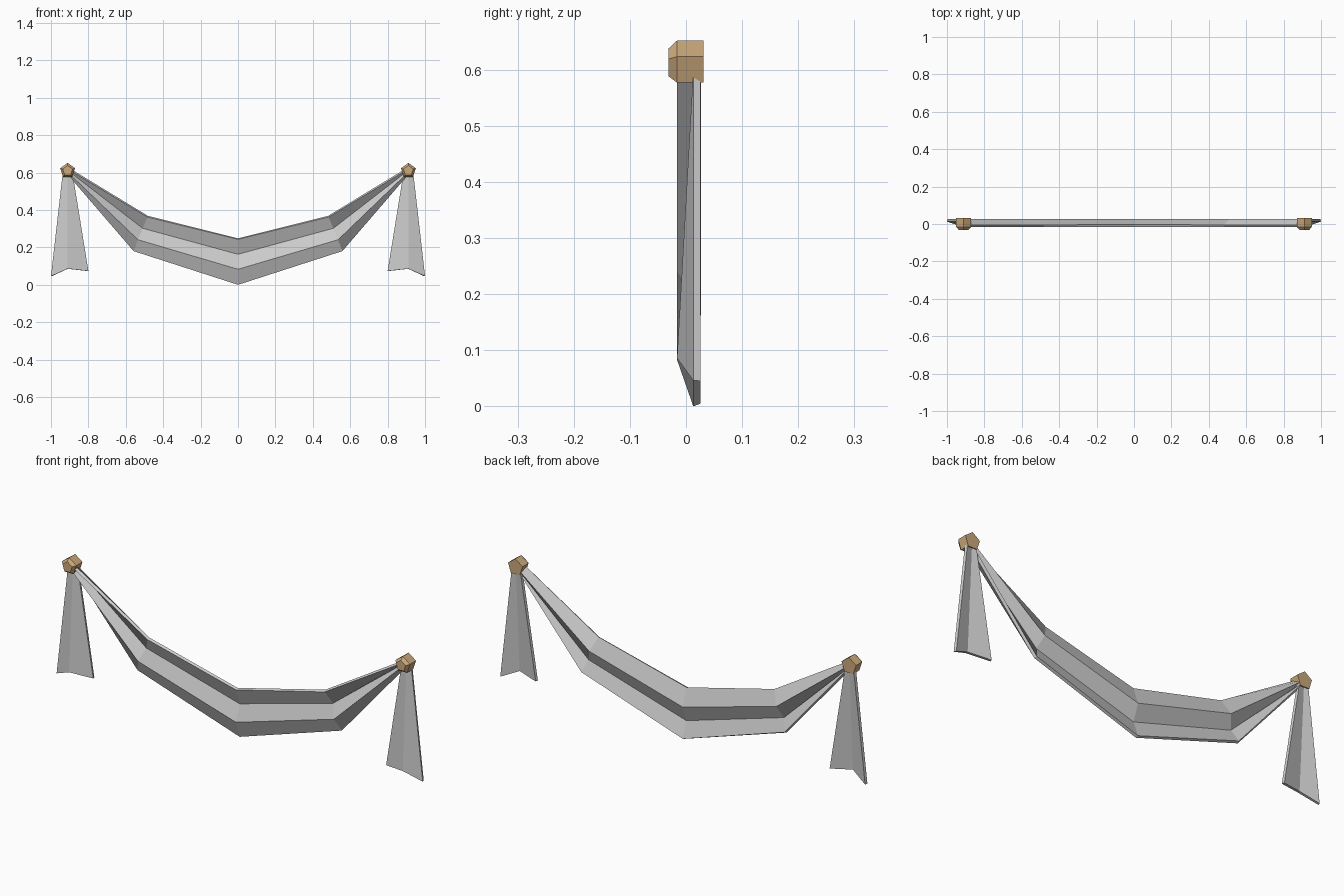
import bpy
from math import sin, cos, pi

if "Cube" in bpy.data.objects:
    bpy.data.objects.remove(bpy.data.objects["Cube"])

FRONT, BACK = -0.016, 0.013   # pleat depths


def make_object(name, verts, faces):
    mesh = bpy.data.meshes.new(name)
    mesh.from_pydata(verts, [], faces)
    mesh.update()
    obj = bpy.data.objects.new(name, mesh)
    bpy.context.collection.objects.link(obj)
    return obj


def cloth(name, rows):
    """Thick cloth from rows of points, listed top to bottom, left to right."""
    n = len(rows[0])
    verts = [p for row in rows for p in row]
    faces = [((r + 1) * n + s, (r + 1) * n + s + 1, r * n + s + 1, r * n + s)
             for r in range(len(rows) - 1) for s in range(n - 1)]
    obj = make_object(name, verts, faces)
    mod = obj.modifiers.new("thickness", 'SOLIDIFY')
    mod.thickness = 0.0135
    mod.offset = -1
    return obj


# Draped swag: each pleat runs knot, quarter point, middle, then mirrored
pleats = [
    [(0.900, 0.613), (0.484, 0.362), (0, 0.243)],
    [(0.907, 0.609), (0.510, 0.302), (0, 0.163)],
    [(0.913, 0.605), (0.535, 0.241), (0, 0.083)],
    [(0.920, 0.600), (0.558, 0.180), (0, 0.000)],
]
rows = []
for i, half in enumerate(pleats):
    y = BACK if i % 2 else FRONT
    rows.append([(-x, y, z) for x, z in half] +
                [(x, y, z) for x, z in reversed(half[:-1])])
cloth("swag", rows)

# Hanging tails: flat at the knot, folded forward at the hem
wood = bpy.data.materials.new("brown")
wood.diffuse_color = (0.60, 0.40, 0.20, 1)
wood.use_nodes = True
wood.node_tree.nodes["Principled BSDF"].inputs["Base Color"].default_value = wood.diffuse_color
for side, label in ((-1, "left"), (1, "right")):
    top = [(side * x, BACK, 0.60) for x in (0.885, 0.911, 0.937)]
    hem = [(side * 0.80, BACK, 0.074), (side * 0.911, FRONT, 0.086),
           (side * 1.0, BACK, 0.046)]
    cloth(label + "_tail", [sorted(top), sorted(hem)])

    # Five-sided knot with a chamfered front
    verts = [(side * 0.911 + r * sin(2 * pi * k / 5), y,
              0.6105 + r * cos(2 * pi * k / 5))
             for y, r in ((-0.031, 0.0275), (FRONT, 0.0415), (0.031, 0.0415))
             for k in range(5)]
    faces = [(a + k, a + 5 + k, a + 5 + (k + 1) % 5, a + (k + 1) % 5)
             for a in (0, 5) for k in range(5)]
    faces += [tuple(range(5)), tuple(range(14, 9, -1))]
    knot = make_object(label + "_knot", verts, faces)
    knot.data.materials.append(wood)
